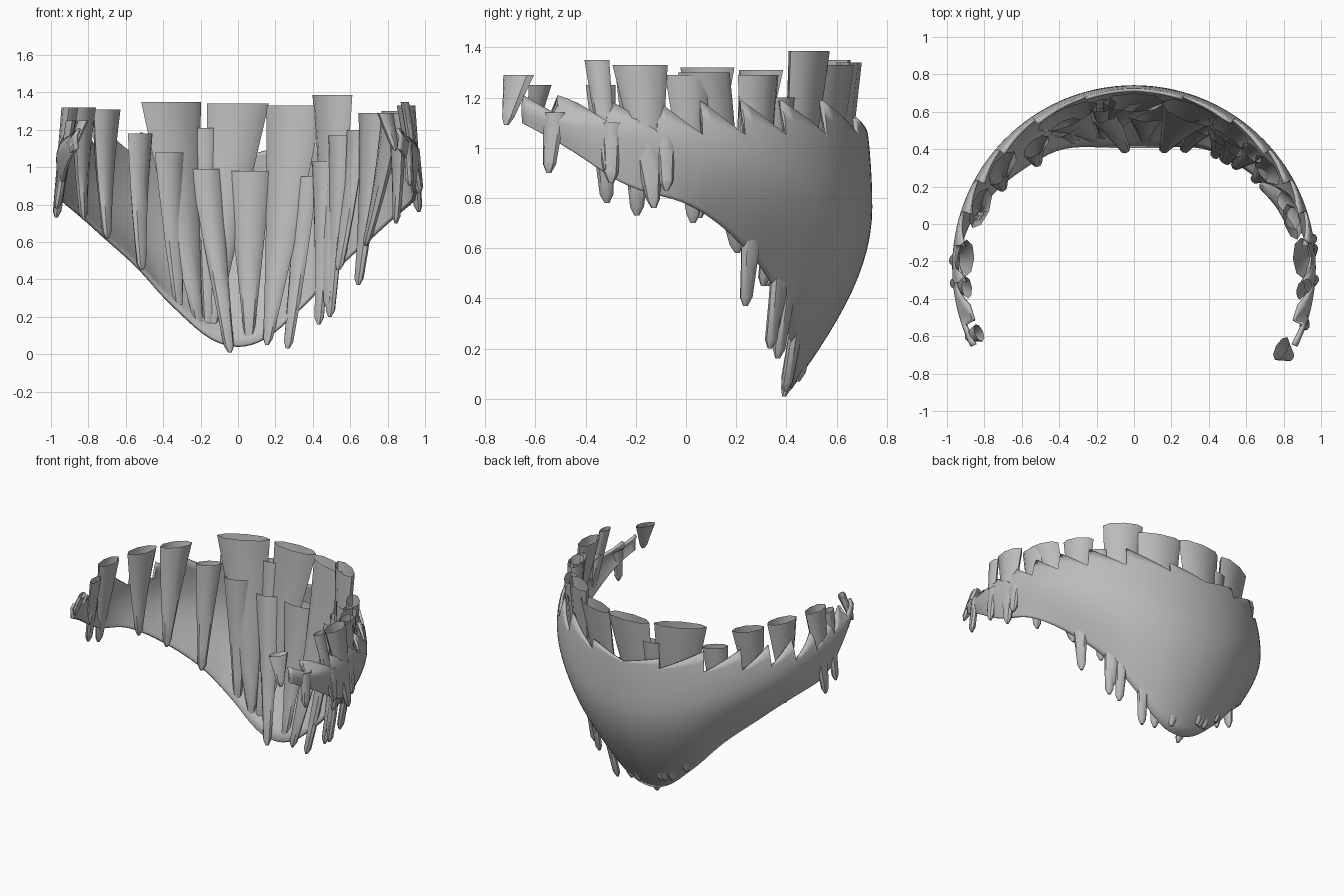
import bpy, bmesh, math
from mathutils import Vector

if "Cube" in bpy.data.objects:
    bpy.data.objects.remove(bpy.data.objects["Cube"])

CY = -0.23  # y of the axis the beard wraps around

mat = bpy.data.materials.new("beard_grey")
mat.diffuse_color = (0.5, 0.5, 0.5, 1)
mat.use_nodes = True
mat.node_tree.nodes["Principled BSDF"].inputs["Base Color"].default_value = mat.diffuse_color

# lower rim: angle from the back, radius, height
RIM = [(0, .65, .035), (8, .655, .05), (17, .68, .11), (32, .755, .30), (40, .775, .42),
       (48.5, .80, .52), (66, .877, .70), (76, .929, .785), (88, .953, .83),
       (94, .953, .88), (104.5, .955, 1.0), (116, .965, 1.1), (130, .97, 1.2)]
# borders of the saw teeth along the upper rim
TEETH = [0, 16, 34, 49, 61, 72, 83, 95, 108, 116]


def rim_raw(a):
    a = abs(a)
    for (a0, r0, z0), (a1, r1, z1) in zip(RIM, RIM[1:]):
        if a <= a1:
            t = (a - a0) / (a1 - a0)
            return r0 + (r1 - r0) * t, z0 + (z1 - z0) * t
    return RIM[-1][1:]


def rim(a):
    s = [rim_raw(a + d) for d in (-4, -2, 0, 2, 4)]
    return sum(p[0] for p in s) / 5, sum(p[1] for p in s) / 5


def shell_r(a, z):
    rb, zb = rim(a)
    t = max(0, min(1.15, (z - zb) / max(0.12, 1.15 - zb)))
    f = math.sin(math.pi / 2 * min(1, t / 0.65))
    return rb + (0.972 - rb) * f - 0.03 * max(0, (t - 0.65) / 0.35) ** 2


def polar(a, r, z):
    a = math.radians(a)
    return Vector((r * math.sin(a), CY + r * math.cos(a), z))


def finish(bm, name):
    bmesh.ops.recalc_face_normals(bm, faces=bm.faces)
    me = bpy.data.meshes.new(name)
    bm.to_mesh(me)
    bm.free()
    me.materials.append(mat)
    ob = bpy.data.objects.new(name, me)
    bpy.context.collection.objects.link(ob)
    bpy.ops.object.select_all(action='DESELECT')
    ob.select_set(True)
    bpy.context.view_layer.objects.active = ob
    bpy.ops.object.shade_smooth_by_angle(angle=math.radians(40))
    return ob


# curved shell: smooth bowl below, saw teeth only along the upper rim
def valley(a):
    return 1.04 + 0.09 * max(0, min(1, (a - 80) / 25))


half = []
for a0, a1 in zip(TEETH, TEETH[1:]):
    peak = 1.12 if a0 < 16 else 1.19 if a0 < 95 else 1.21
    for i in range(6):
        t = i / 5
        a = a0 + 0.2 + (a1 - a0 - 0.2) * t
        low = valley(a) + 0.012
        half.append((a, low + (peak - low) * t))
cols = [(-a, z) for a, z in reversed(half)] + half
bm = bmesh.new()
ROWS = 18
grid = []
for a, zt in cols:
    zb, zv = rim(a)[1], valley(abs(a))
    zs = [zb + (zv - zb) * j / ROWS for j in range(ROWS + 1)] + [(zv + zt) / 2, zt]
    grid.append([bm.verts.new(polar(a, shell_r(a, z), z)) for z in zs])
for c0, c1 in zip(grid, grid[1:]):
    for j in range(ROWS + 2):
        bm.faces.new((c0[j], c1[j], c1[j + 1], c0[j + 1]))
shell = finish(bm, "beard_shell")
sol = shell.modifiers.new("thickness", 'SOLIDIFY')
sol.thickness = 0.018
sol.offset = -1


# hollow tapered hair lock with a flattened section, open top and blunt tip
def lock(name, a_top, z_top, w, a_tip, z_tip):
    side = abs(a_top) > 80
    r_top = 0.88 if z_top > 1.19 else 0.83
    rb, zb = rim(a_tip)
    r_tip = shell_r(a_tip, z_tip) + 0.008 if z_tip > zb else rb - 0.03
    if side:
        r_top, r_tip = (0.9 if z_top > 1.2 else 0.955), 0.972
    top, tip = polar(a_top, r_top, z_top), polar(a_tip, r_tip, z_tip)
    am = math.radians(a_top)
    out = Vector((math.sin(am), math.cos(am), 0))
    tan = Vector((math.cos(am), -math.sin(am), 0))
    length = (top - tip).length
    end = 1 - min(0.2, 0.035 / length)
    depth = min(0.1, w * 0.45)
    bm = bmesh.new()
    rings = []
    for t in (0, .2, .4, .6, .8, end, 1):
        if t == 1:
            sw, sd = 0.02, 0.016
        else:
            sw = w + (0.055 - w) * t / end
            sd = depth + (0.045 - depth) * t / end
        c = top.lerp(tip, t) + out * (0.0 if side else 0.07 * length * t * (1 - t))
        ring = []
        for k in range(8):
            q = 2 * math.pi * k / 8
            ring.append(bm.verts.new(c + tan * math.cos(q) * sw / 2 + out * math.sin(q) * sd / 2))
        rings.append(ring)
    for r0, r1 in zip(rings, rings[1:]):
        for k in range(8):
            m = (k + 1) % 8
            bm.faces.new((r0[k], r0[m], r1[m], r1[k]))
    bm.faces.new(rings[-1])
    finish(bm, name)


# locks: top angle, top height, width, tip angle, tip height
CHIN = [(-24, 1.35, .35, -17, .15), (0, 1.34, .33, -11, .14), (4, .98, .24, 5, .07),
        (-12, .99, .17, -4, .01), (-11, 1.21, .15, -13, .14), (20, 1.33, .32, 14, .05),
        (26, .95, .14, 23, .03), (33, 1.03, .14, 36, .16), (35, 1.385, .26, 40, .25),
        (40, 1.17, .13, 41, .2), (-26, 1.08, .18, -25, .24), (46, 1.2, .14, 45, .45)]
CHEEK = [(54, 1.29, .2, 54, .37), (70, 1.3, .22, 57.5, .58), (-39, 1.18, .17, -43, .45),
         (-53, 1.31, .22, -59, .62), (-69, 1.32, .23, -71, .72), (74, 1.29, .2, 73, .70)]
SIDEBURN = [(87, 1.33, .22, 84, .76), (81, 1.05, .08, 81, .83), (98, 1.35, .1, 94, .87),
            (94, 1.1, .08, 94, .86), (108, 1.14, .09, 109, .9), (119, 1.29, .14, 120, 1.09),
            (-87, 1.32, .2, -88, .73), (-97, 1.25, .12, -95, .78), (-113, 1.25, .1, -113, 1.08)]
for label, group in (("chin_lock", CHIN), ("cheek_lock", CHEEK), ("sideburn_lock", SIDEBURN)):
    for i, spec in enumerate(group):
        lock(f"{label}_{i + 1}", *spec)
